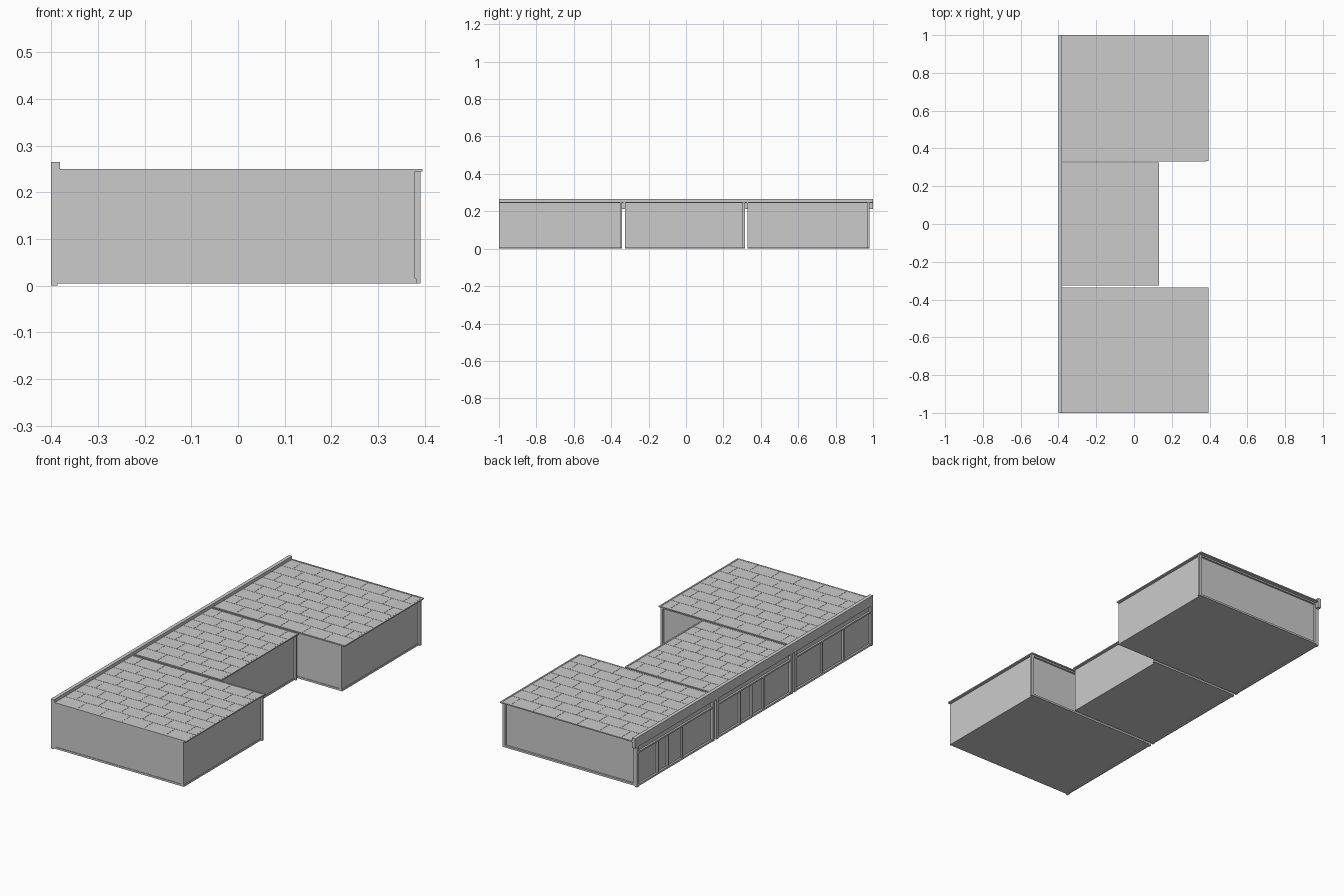
import bpy, bmesh
from mathutils import Matrix, Vector

if "Cube" in bpy.data.objects:
    bpy.data.objects.remove(bpy.data.objects["Cube"])


def boxes(name, specs):
    """One object from (x0, x1, y0, y1, z0, z1) boxes."""
    bm = bmesh.new()
    for x0, x1, y0, y1, z0, z1 in specs:
        size = Vector((x1 - x0, y1 - y0, z1 - z0))
        mid = Vector(((x0 + x1) / 2, (y0 + y1) / 2, (z0 + z1) / 2))
        bmesh.ops.create_cube(bm, size=1, matrix=Matrix.Translation(mid) @ Matrix.Diagonal(size).to_4x4())
    mesh = bpy.data.meshes.new(name)
    bm.to_mesh(mesh)
    bm.free()
    ob = bpy.data.objects.new(name, mesh)
    bpy.context.collection.objects.link(ob)
    return ob


def roof_tiles(x0, x1, y0, y1, z):
    """Thin sheets in staggered rows, separated by fine seams."""
    out, gap = [], 0.0015
    rows = round((y1 - y0) / 0.08)
    step = (y1 - y0) / rows
    for r in range(rows):
        ya = y0 + r * step
        x = x0 - (0.065 if r % 2 else 0)
        while x < x1 - 0.002:
            a, b = max(x, x0), min(x + 0.13, x1)
            out.append((a, b - gap, ya, ya + step - gap, z, z + 0.001))
            x += 0.13
    return out


FRONT, GLASS = -0.40, -0.387
TOP, BASE, HEAD = 0.25, 0.005, 0.213

# name, wall y0, y1, roof y0, y1, back wall x, window mullion positions
units = [
    ("south_unit", -1.0, -0.342, -1.0, -0.335, 0.379, (-0.58, -0.76)),
    ("middle_unit", -0.326, 0.315, -0.325, 0.326, 0.116, (0.11, 0.01, -0.09)),
    ("north_unit", 0.33, 0.982, 0.334, 1.0, 0.379, (0.80, 0.715, 0.595)),
]

for name, y0, y1, r0, r1, xb, mullions in units:
    # main volume, slightly recessed behind its frame on the rear and far side
    boxes(name + "_walls", [(GLASS, xb, y0 + 0.003, y1 - 0.010, BASE, TOP - 0.004)])

    # corner posts and floor rails
    xe = xb + 0.012
    p = 0.012
    boxes(name + "_frame", [
        (xb - 0.002, xe, y1 - p, y1, BASE, TOP - 0.005),
        (GLASS, GLASS + p, y1 - p, y1, BASE, TOP - 0.005),
        (xb - p, xb, y0, y0 + p, BASE, TOP - 0.005),
        (GLASS, GLASS + p, y0, y0 + p, BASE, TOP - 0.005),
        (GLASS, xb, y0, y1, BASE, BASE + 0.010),
        (GLASS, xb, y0, y1, TOP - 0.014, TOP - 0.004),
        (xb - p, xb + 0.003, y0, y1, BASE, BASE + 0.010),
    ])

    # thin overhanging roof with a raised rim
    xr = xb + 0.016
    w = 0.008
    boxes(name + "_roof", [(GLASS, xr, r0, r1, TOP - 0.006, TOP - 0.002)])
    boxes(name + "_roof_rim", [
        (GLASS, xr, r0, r0 + w, TOP - 0.006, TOP),
        (GLASS, xr, r1 - w, r1, TOP - 0.006, TOP),
        (xr - w, xr, r0, r1, TOP - 0.006, TOP),
    ])
    boxes(name + "_roof_sheets", roof_tiles(-0.38, xr - w, r0 + w, r1 - w, TOP - 0.002))

    # shopfront: end posts, sill, transom and mullions in front of the glazing
    m = 0.004
    front = [
        (FRONT, GLASS, y0, y0 + 0.016, 0, HEAD),
        (FRONT, GLASS, y1 - 0.016, y1, 0, HEAD),
        (FRONT + 0.003, GLASS, y0, y1, 0, 0.010),
        (FRONT + 0.003, GLASS, y0, y1, 0.175, 0.183),
    ]
    front += [(FRONT + 0.003, GLASS, y - m, y + m, 0, 0.176) for y in mullions]
    boxes(name + "_shopfront", front)

# continuous fascia linking the three units
boxes("fascia", [(FRONT, -0.381, -1, 1, HEAD, 0.265)])
